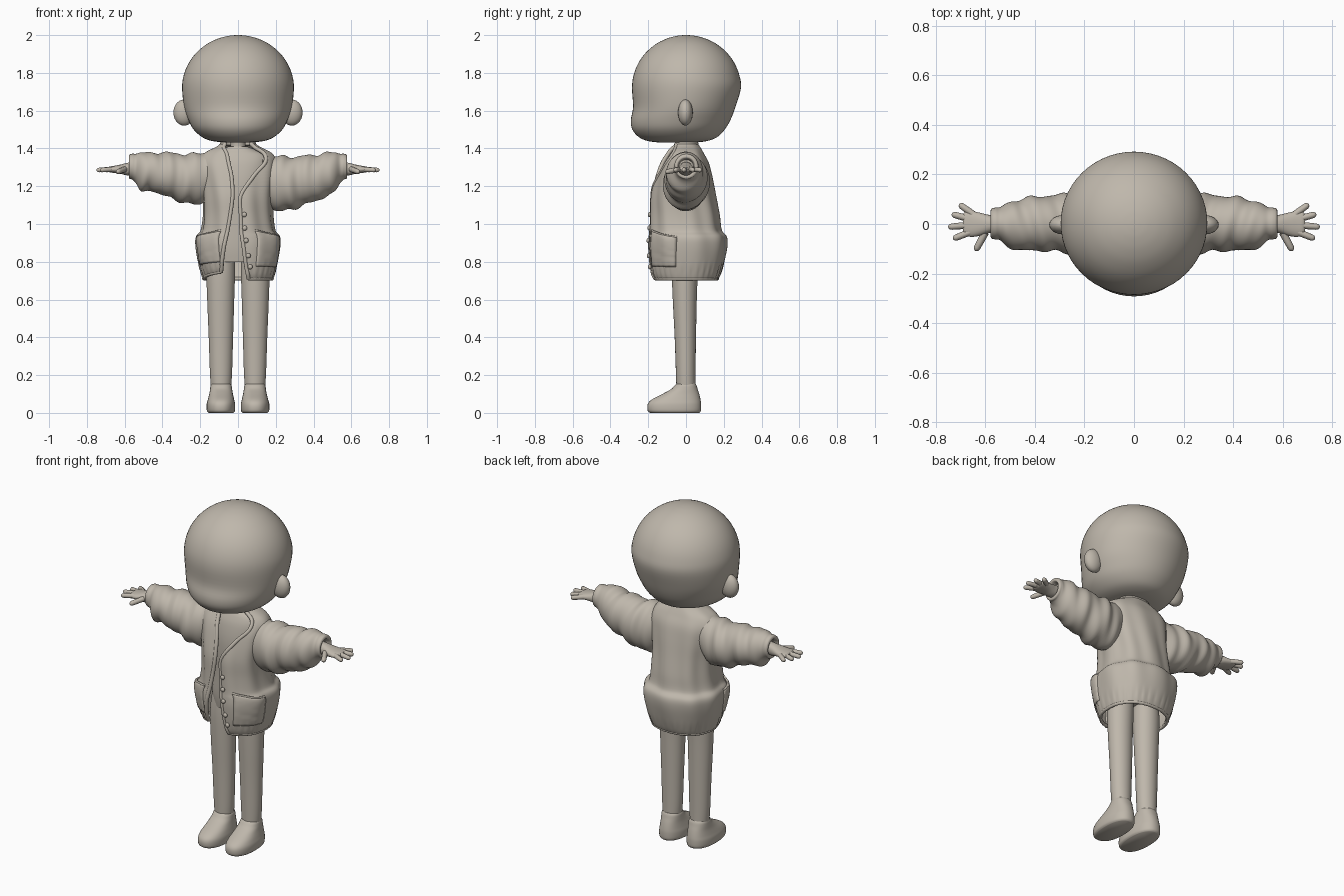
import bpy, bmesh, math
from mathutils import Vector

if "Cube" in bpy.data.objects:
    bpy.data.objects.remove(bpy.data.objects["Cube"])

clay = bpy.data.materials.new("warm_grey_clay")
clay.diffuse_color = (0.52, 0.475, 0.41, 1)
clay.use_nodes = True
clay.node_tree.nodes["Principled BSDF"].inputs["Base Color"].default_value = clay.diffuse_color


def finish(obj, angle=50):
    obj.data.materials.append(clay)
    bpy.ops.object.select_all(action='DESELECT')
    obj.select_set(True)
    bpy.context.view_layer.objects.active = obj
    if obj.type == 'CURVE':
        bpy.ops.object.convert(target='MESH')
    bpy.ops.object.shade_smooth_by_angle(angle=math.radians(angle))
    return obj


def mesh_object(name, verts, faces, thickness=0):
    me = bpy.data.meshes.new(name)
    me.from_pydata(verts, [], faces)
    bm = bmesh.new()
    bm.from_mesh(me)
    bmesh.ops.recalc_face_normals(bm, faces=bm.faces)
    bm.to_mesh(me)
    bm.free()
    obj = bpy.data.objects.new(name, me)
    bpy.context.collection.objects.link(obj)
    if thickness:
        mod = obj.modifiers.new("cloth", 'SOLIDIFY')
        mod.thickness = thickness
        mod.offset = 0
    return finish(obj)


def smooth_rows(rows, k):
    """Catmull-Rom interpolation between rows of numbers."""
    out = []
    for i in range(len(rows) - 1):
        p0, p1, p2, p3 = (rows[max(i - 1, 0)], rows[i], rows[i + 1],
                          rows[min(i + 2, len(rows) - 1)])
        for j in range(k):
            t = j / k
            out.append([0.5 * (2 * b + (c - a) * t + (2 * a - 5 * b + 4 * c - d) * t * t
                               + (3 * b - a - 3 * c + d) * t ** 3)
                        for a, b, c, d in zip(p0, p1, p2, p3)])
    return out + [list(rows[-1])]


def power(v, e):
    return math.copysign(abs(v) ** e, v)


def loft(name, rows, place, k=4, n=40, e=1.0, fold=None):
    """Rows are (s, u_min, u_max, v_min, v_max); place maps s, u, v to a point."""
    verts, faces = [], []
    rings = smooth_rows(rows, k)
    for s, u0, u1, v0, v1 in rings:
        for i in range(n):
            a = math.tau * i / n
            f = 1 + (fold(s, a) if fold else 0)
            verts.append(place(s, (u0 + u1) / 2 + f * (u1 - u0) / 2 * power(math.cos(a), e),
                               (v0 + v1) / 2 + f * (v1 - v0) / 2 * power(math.sin(a), e)))
    for r in range(len(rings) - 1):
        for i in range(n):
            j = (i + 1) % n
            faces.append((r * n + i, r * n + j, r * n + n + j, r * n + n + i))
    faces += [tuple(range(n)), tuple(range(len(verts) - n, len(verts)))]
    return mesh_object(name, verts, faces)


def upright(s, u, v):
    return (u, v, s)


def tube(name, pts):
    """Round tube through (x, y, z, radius) points."""
    cu = bpy.data.curves.new(name, 'CURVE')
    cu.dimensions, cu.bevel_depth, cu.bevel_resolution = '3D', 1, 3
    cu.use_fill_caps = True
    sp = cu.splines.new('POLY')
    sp.points.add(len(pts) - 1)
    for p, (x, y, z, r) in zip(sp.points, pts):
        p.co, p.radius = (x, y, z, 1), r
    obj = bpy.data.objects.new(name, cu)
    bpy.context.collection.objects.link(obj)
    return finish(obj, 80)


def ball(name, loc, size):
    bpy.ops.mesh.primitive_uv_sphere_add(segments=24, ring_count=14, radius=1, location=loc)
    obj = bpy.context.object
    obj.name, obj.scale = name, size
    return finish(obj, 80)


# Head: big skull with a heavier lower face
head = [(1.432, .08, -.15, .06), (1.44, .14, -.205, .115), (1.46, .19, -.25, .165),
        (1.5, .235, -.284, .205), (1.55, .262, -.292, .235), (1.62, .285, -.28, .262)]
for deg in (0, 14, 28, 42, 56, 68, 78, 85, 89):
    c, s = math.cos(math.radians(deg)), math.sin(math.radians(deg))
    head.append((1.72 + .28 * s, .296 * c, -.286 * c, .291 * c))
loft("head", [(z, -r, r, f, b) for z, r, f, b in head], upright, n=56)

# Neck and inner torso
loft("neck", [(1.36, -.05, .05, -.055, .04), (1.41, -.04, .04, -.045, .035),
              (1.47, -.045, .045, -.05, .04)], upright)
loft("torso", [(.8, -.14, .14, -.09, .09), (.88, -.15, .15, -.10, .10),
               (1.02, -.13, .13, -.105, .09), (1.2, -.14, .14, -.11, .085),
               (1.31, -.16, .16, -.095, .08), (1.365, -.15, .15, -.075, .065),
               (1.39, -.10, .10, -.06, .055), (1.41, -.05, .05, -.05, .04)], upright, e=.9)

# Open jacket surface: z, half width, front y, back y, left edge x, right edge x
JACKET = smooth_rows([
    (.71, .18, -.165, .165, -.09, .055), (.74, .19, -.178, .178, -.088, .05),
    (.80, .205, -.188, .195, -.082, .04), (.88, .217, -.193, .21, -.072, .03),
    (.93, .215, -.19, .207, -.063, .022), (.965, .19, -.186, .18, -.055, .018),
    (1.05, .178, -.182, .168, -.042, .015), (1.15, .18, -.178, .15, -.03, .015),
    (1.25, .195, -.155, .132, -.035, .08), (1.32, .2, -.13, .115, -.05, .14),
    (1.37, .175, -.10, .09, -.06, .14), (1.405, .11, -.08, .07, -.075, .09),
    (1.425, .085, -.07, .055, -.068, .068)], 5)
E = .88


def edge_angle(x, r):
    return math.asin(power(max(-1, min(1, x / r)), 1 / E))


def jacket_point(row, t, out=0):
    z, r, f, b = row[:4]
    sx, cy = math.sin(t), math.cos(t)
    drape = .005 * math.sin(t * 9 + z * 5) * max(0, math.sin((z - .7) * 4.3))
    rib = .003 * math.sin(t * 32) * max(0, 1 - abs(z - .75) / .06)
    o = out + drape + rib
    lift = .04 * max(0, cy) * (sx < 0) * max(0, 1 - (z - .71) / .2)
    return Vector(((r + o) * power(sx, E), (f + b) / 2 - ((b - f) / 2 + o) * power(cy, E),
                   z + lift))


def grid_faces(rows, cols):
    return [(a * cols + i, a * cols + i + 1, (a + 1) * cols + i + 1, (a + 1) * cols + i)
            for a in range(rows - 1) for i in range(cols - 1)]


COLS = 90
verts, left_edge, right_edge = [], [], []
for row in JACKET:
    t0 = edge_angle(row[5], row[1])
    t1 = math.tau + edge_angle(row[4], row[1])
    line = [jacket_point(row, t0 + (t1 - t0) * i / (COLS - 1)) for i in range(COLS)]
    verts += line
    right_edge.append(line[0])
    left_edge.append(line[-1])
mesh_object("jacket", verts, grid_faces(len(JACKET), COLS), .012)

# Rolled trim along both front edges and round the collar, and along the hem
trim = right_edge + verts[-COLS + 1:-1] + left_edge[::-1]
tube("front_trim", [(*p, .011) for p in trim])
tube("hem_trim", [(*p, .009) for p in verts[:COLS]])

# Patch pockets, bulging from the lower fronts
for side, label in ((1, "right"), (-1, "left")):
    verts, m = [], 15
    for a in range(m):
        for i in range(m):
            u, v = i / (m - 1), a / (m - 1)
            top = .965 - .035 * u
            z = .775 + (top - .775) * v
            row = min(JACKET, key=lambda q: abs(q[0] - z))[:]
            row[0] = z
            puff = .004 + .012 * math.sin(math.pi * u) ** .5 * (.25 + .75 * v)
            verts.append(jacket_point(row, side * (.42 + .9 * u), puff))
    mesh_object(label + "_pocket", verts, grid_faces(m, m), .01)
    tube(label + "_pocket_rim", [(*p, .006) for p in verts[-m:]])

# Buttons down the right front edge
for z in (.77, .84, .91, .98, 1.05):
    row = min(JACKET, key=lambda q: abs(q[0] - z))
    p = jacket_point(row, edge_angle(row[5] + .016, row[1]), .012)
    ball("button", p, (.013, .009, .013))


def sleeve_fold(x, a):
    """Diagonal cloth creases that fade towards the cuff."""
    fade = max(0, min(1, (.55 - x) / .08)) * min(1, max(0, (x - .14) / .1))
    return fade * (.045 * math.sin(52 * x + 2.2 * math.cos(a + .6))
                   + .025 * math.sin(85 * x - 3 * math.sin(a)))


SLEEVE = [(.13, 1.13, 1.37, -.10, .085), (.20, 1.07, 1.36, -.112, .105),
          (.27, 1.075, 1.355, -.118, .12), (.34, 1.095, 1.36, -.108, .115),
          (.40, 1.12, 1.365, -.108, .11), (.46, 1.14, 1.375, -.106, .10),
          (.51, 1.17, 1.38, -.092, .085), (.54, 1.215, 1.372, -.066, .068),
          (.56, 1.235, 1.372, -.062, .066), (.575, 1.24, 1.366, -.058, .062),
          (.576, 1.255, 1.35, -.045, .048), (.55, 1.265, 1.34, -.038, .04)]
HAND = [(.53, 1.262, 1.33, -.034, .034), (.58, 1.257, 1.325, -.036, .036),
        (.62, 1.265, 1.315, -.047, .045), (.655, 1.27, 1.308, -.052, .052),
        (.68, 1.274, 1.304, -.046, .05), (.69, 1.281, 1.298, -.034, .038)]
# Finger root and tip in x, y
FINGERS = [(.65, .04, .705, .08), (.67, .022, .735, .04), (.67, -.005, .75, -.012),
           (.66, -.032, .73, -.06), (.60, -.035, .64, -.108)]
LEG = [(.10, .04, .14, -.05, .05), (.2, .032, .148, -.053, .05), (.4, .026, .155, -.06, .053),
       (.6, .02, .163, -.07, .057), (.75, .016, .166, -.075, .062), (.88, .02, .15, -.07, .06)]
SHOE = [(0, .024, .156, -.19, .07), (.012, .016, .165, -.203, .079),
        (.045, .015, .166, -.203, .08), (.07, .02, .16, -.182, .077), (.1, .027, .152, -.125, .07),
        (.125, .031, .148, -.08, .062), (.145, .034, .145, -.06, .056), (.155, .04, .14, -.05, .05)]

# Paired parts
for side, label in ((1, "right"), (-1, "left")):
    def along(s, u, v):
        return (side * s, v, u)

    def stand(s, u, v):
        return (side * u, v, s)

    sleeve = [(x, lo + (.035 if side < 0 and x < .5 else 0), hi + (.015 if side < 0 and x < .45
               else 0), f, b) for x, lo, hi, f, b in SLEEVE]
    loft(label + "_sleeve", sleeve, along, k=6, n=48, fold=sleeve_fold)
    loft(label + "_hand", HAND, along, n=24, e=.9)
    for i, (x0, y0, x1, y1) in enumerate(FINGERS):
        r = .014 if i != 4 else .015
        z0, z1 = 1.29, 1.285 if i != 4 else 1.275
        pts = [(0, r), (.5, r * .95), (.82, r * .9), (.92, r * .75), (.98, r * .4), (1, r * .1)]
        tube(label + "_finger", [(side * (x0 + (x1 - x0) * t), y0 + (y1 - y0) * t,
                                  z0 + (z1 - z0) * t, w) for t, w in pts])
    loft(label + "_leg", LEG, stand)
    loft(label + "_shoe", SHOE, stand, e=.88)
    ball(label + "_ear", (side * .285, -.003, 1.59), (.057, .039, .069))
